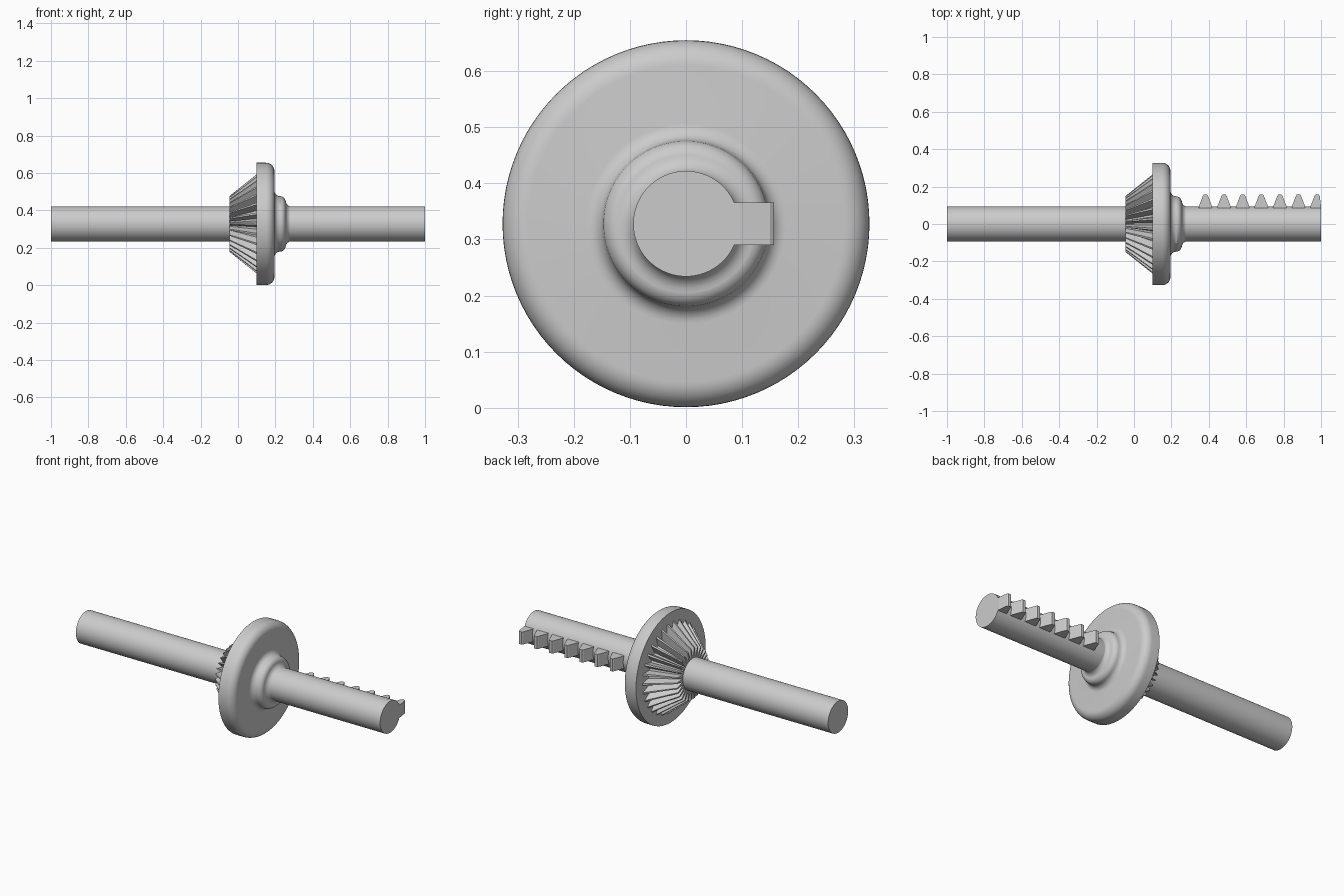
import bpy, bmesh
from math import pi, sin, cos, radians

cube = bpy.data.objects.get("Cube")
if cube:
    bpy.data.objects.remove(cube, do_unlink=True)

AXIS_Z = 0.328
SHAFT_R = 0.094

steel = bpy.data.materials.new("grey steel")
steel.use_nodes = True
steel.diffuse_color = (0.6, 0.6, 0.6, 1)
steel.node_tree.nodes["Principled BSDF"].inputs["Base Color"].default_value = (0.6, 0.6, 0.6, 1)


def finish(name, bm, smooth=None):
    """Turn a bmesh into a named object lying on the shaft axis."""
    bmesh.ops.recalc_face_normals(bm, faces=bm.faces)
    mesh = bpy.data.meshes.new(name)
    bm.to_mesh(mesh)
    bm.free()
    mesh.materials.append(steel)
    obj = bpy.data.objects.new(name, mesh)
    obj.location.z = AXIS_Z
    bpy.context.collection.objects.link(obj)
    if smooth:
        bpy.ops.object.select_all(action='DESELECT')
        obj.select_set(True)
        bpy.context.view_layer.objects.active = obj
        bpy.ops.object.shade_smooth_by_angle(angle=radians(smooth))
    return obj


def loft(bm, rings, caps=True):
    """Skin a series of equal point rings, with end caps."""
    loops = [[bm.verts.new(p) for p in ring] for ring in rings]
    for a, b in zip(loops, loops[1:]):
        for i in range(len(a)):
            j = (i + 1) % len(a)
            bm.faces.new((a[i], a[j], b[j], b[i]))
    if caps:
        bm.faces.new(loops[0])
        bm.faces.new(loops[-1])


def circle(x, r, n=96):
    return [(x, r * cos(2 * pi * i / n), r * sin(2 * pi * i / n)) for i in range(n)]


def arc(cx, cr, rad, start, end, steps=8):
    """Profile points (x, radius) along an arc, angles in degrees."""
    angles = [radians(start + (end - start) * i / steps) for i in range(steps + 1)]
    return [(cx + rad * cos(a), cr + rad * sin(a)) for a in angles]


# Shaft
bm = bmesh.new()
loft(bm, [circle(-1, SHAFT_R), circle(1, SHAFT_R)])
finish("shaft", bm, 30)

# Rounded flange with a stepped hub blending into the shaft
profile = [(0.10, 0.09), (0.10, 0.327)]
profile += arc(0.15, 0.282, 0.045, 90, 0)
profile += arc(0.225, 0.178, 0.03, 180, 270, 6)
profile += arc(0.225, 0.118, 0.03, 90, 0, 6)
profile += arc(0.287, 0.124, 0.032, 180, 270, 6)
bm = bmesh.new()
loft(bm, [circle(x, r) for x, r in profile])
finish("flange", bm, 40)

# Bevel gear teeth on the back of the flange
TEETH = 30


def gear_ring(x, root, tip):
    points = []
    for i in range(TEETH):
        for offset, r in ((-0.36, root), (-0.1, tip), (0.1, tip), (0.36, root)):
            a = 2 * pi * (i + offset) / TEETH
            points.append((x, r * cos(a), r * sin(a)))
    return points


bm = bmesh.new()
loft(bm, [gear_ring(-0.045, 0.1, 0.15), gear_ring(0.105, 0.215, 0.27)])
finish("bevel_gear", bm)

# Rack teeth along the shaft, the last one trimmed at the shaft end
HALF_WIDTH = 0.0375
for k in range(7):
    x = 0.382 + 0.0995 * k
    section = [(-0.037, 0.08), (-0.035, 0.095), (-0.014, 0.15), (-0.009, 0.157),
               (0.009, 0.157), (0.014, 0.15), (0.035, 0.095), (0.037, 0.08)]
    bm = bmesh.new()
    loft(bm, [[(min(x + dx, 1), y, z) for dx, y in section]
              for z in (-HALF_WIDTH, HALF_WIDTH)])
    finish(f"rack_tooth_{k + 1}", bm)
